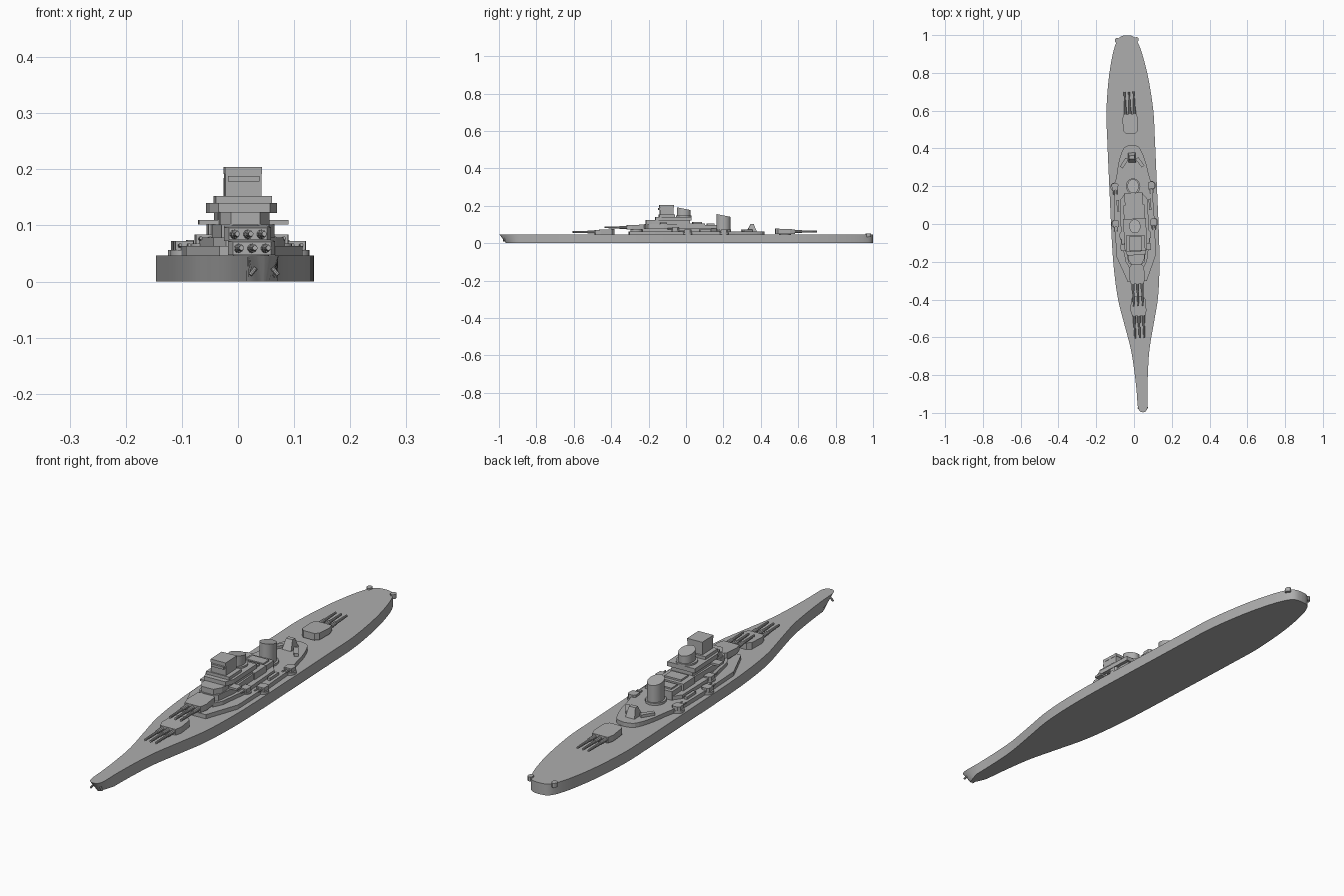
import bpy, bmesh, math
from mathutils import Matrix, Vector

if "Cube" in bpy.data.objects:
    bpy.data.objects.remove(bpy.data.objects["Cube"])

grey = bpy.data.materials.new("warship grey")
grey.use_nodes = True
grey.diffuse_color = (0.42, 0.42, 0.42, 1)
grey.node_tree.nodes["Principled BSDF"].inputs["Base Color"].default_value = (0.42, 0.42, 0.42, 1)

# The ship lies at a slight heading
HEADING = Matrix.Translation((0.004, 0, 0)) @ Matrix.Rotation(math.radians(2.5), 4, "Z")
DECK = 0.046


def finish(name, bm, smooth=False):
    bmesh.ops.recalc_face_normals(bm, faces=bm.faces)
    me = bpy.data.meshes.new(name)
    bm.transform(HEADING)
    bm.to_mesh(me)
    bm.free()
    me.materials.append(grey)
    ob = bpy.data.objects.new(name, me)
    bpy.context.collection.objects.link(ob)
    if smooth:
        bpy.context.view_layer.objects.active = ob
        bpy.ops.object.select_all(action="DESELECT")
        ob.select_set(True)
        bpy.ops.object.shade_smooth_by_angle(angle=math.radians(30))
    return ob


def prism(bm, outline, z0, z1, slope=0.0, base=None):
    """Extrude a plan outline; slope tilts the top along y."""
    mid = sum(p[1] for p in outline) / len(outline)
    low = [bm.verts.new((x, y, z0)) for x, y in (base or outline)]
    top = [bm.verts.new((x, y, z1 + slope * (y - mid))) for x, y in outline]
    bm.faces.new(low[::-1])
    bm.faces.new(top)
    for i in range(len(low)):
        j = (i + 1) % len(low)
        bm.faces.new((low[i], low[j], top[j], top[i]))


def mirrored(half):
    """Close a list of (half width, y) points over the centreline."""
    return half + [(-x, y) for x, y in reversed(half) if x > 0]


def rect(x0, x1, y0, y1):
    return [(x0, y0), (x1, y0), (x1, y1), (x0, y1)]


def oval(x, y, rx, ry, n=24):
    return [(x + rx * math.cos(a * math.tau / n), y + ry * math.sin(a * math.tau / n)) for a in range(n)]


def solid(name, outline, z0, z1, slope=0.0, smooth=False):
    bm = bmesh.new()
    prism(bm, outline, z0, z1, slope)
    return finish(name, bm, smooth)


def block(name, w, y0, y1, z0, z1, slope=0.0):
    return solid(name, rect(-w, w, y0, y1), z0, z1, slope)


def barrel(bm, start, direction, length, r0, r1):
    d = Vector(direction).normalized()
    m = Matrix.Translation(Vector(start) + d * length / 2) @ d.to_track_quat("Z", "Y").to_matrix().to_4x4()
    bmesh.ops.create_cone(bm, cap_ends=True, segments=10, radius1=r0, radius2=r1, depth=length, matrix=m)


def spline(pts, steps=5):
    out = []
    for i in range(len(pts) - 1):
        p = [Vector(pts[min(max(k, 0), len(pts) - 1)]) for k in range(i - 1, i + 3)]
        for s in range(steps):
            t = s / steps
            v = 0.5 * (2 * p[1] + (p[2] - p[0]) * t + (2 * p[0] - 5 * p[1] + 4 * p[2] - p[3]) * t * t
                       + (3 * p[1] - p[0] - 3 * p[2] + p[3]) * t ** 3)
            out.append((max(v.x, 0), v.y))
    return out + [tuple(pts[-1])]


# Hull with raked, flared bow and rounded stern
half = spline([(0, -.998), (.016, -.992), (.026, -.965), (.029, -.88), (.037, -.77), (.05, -.66),
               (.08, -.52), (.105, -.4), (.119, -.26), (.125, -.1), (.126, .2), (.126, .45),
               (.124, .6), (.105, .77), (.078, .9), (.053, .97), (.03, .995), (0, 1.0)])


def keel(p):
    k = min(1, max(0, (-.9 - p[1]) / .08))
    return (p[0] * (1 - .55 * k), p[1] + .035 * k)


bm = bmesh.new()
deck = mirrored(half)
prism(bm, deck, 0, DECK, base=[keel(p) for p in deck])
finish("hull", bm, True)

# Stern fittings
for side, tag in ((1, "left"), (-1, "right")):
    solid("stern_fitting_" + tag, oval(side * .052, .975, .011, .013, 12), .034, .052, smooth=True)
    bm = bmesh.new()
    barrel(bm, (side * .015, -.972, .024), (side * .4, -.1, -.5), .016, .004, .004)
    finish("anchor_" + tag, bm)


# Triple main turrets
def main_turret(name, y, z, facing):
    bm = bmesh.new()
    plan = mirrored([(.024, .052), (.038, .038), (.042, -.025), (.034, -.052)])
    plan = [(x, y - facing * v) for x, v in plan]
    prism(bm, plan, z, z + .026, slope=-.04 * facing)
    prism(bm, oval(0, y, .032, .032), DECK, z + .002)
    finish(name, bm)
    bm = bmesh.new()
    for x in (-.024, 0, .024):
        barrel(bm, (x, y - facing * -.045, z + .012), (0, facing, .01), .045, .0085, .0075)
        barrel(bm, (x, y - facing * -.085, z + .012), (0, facing, .01), .085, .006, .0045)
    finish(name + "_guns", bm, True)


main_turret("front_turret", -.435, DECK + .001, -1)
main_turret("raised_front_turret", -.265, .072, -1)
main_turret("rear_turret", .53, .05, 1)

# Deckhouse levels
lower = mirrored(spline([(0, .42), (.04, .405), (.068, .34), (.085, .26)], 4)
                 + [(.1, .2), (.106, .0), (.104, -.17), (.05, -.305)])
solid("deckhouse", lower, DECK, .063)
upper = mirrored([(.048, .16), (.072, .13), (.076, -.08), (.056, -.2), (.036, -.235)])
solid("upper_deckhouse", upper, .062, .078)

# Midship houses between the stacks
block("midship_house", .056, .02, .1, .078, .105)
block("midship_roof", .036, .035, .085, .105, .112)
block("rear_house", .048, .1, .165, .062, .098)
block("rear_house_roof", .036, .11, .15, .098, .104)

# Bridge
solid("bridge_base", mirrored([(.052, .02), (.056, -.12), (.042, -.205), (.02, -.22)]), .078, .102)
solid("conning_tower", mirrored([(.044, -.12), (.044, -.185), (.026, -.215)]), .1, .124)
block("bridge_wings", .08, -.14, -.105, .102, .11)
block("bridge_core", .046, -.14, .02, .1, .124)
solid("bridge_platform", mirrored([(.06, .028), (.06, -.13), (.046, -.165)]), .122, .14)
block("bridge_upper", .05, -.145, -.06, .14, .152)
block("tower", .032, -.14, -.068, .152, .192)
block("tower_roof", .033, -.142, -.066, .192, .204)
block("tower_visor", .028, -.148, -.14, .178, .188)

# Stacks with slanted tops
solid("front_stack_collar", oval(0, -.012, .04, .042), .138, .147, smooth=True)
solid("front_stack", oval(0, -.012, .03, .037), .14, .184, slope=-.2, smooth=True)
solid("rear_stack_collar", oval(0, .2, .038, .042), .062, .072, smooth=True)
solid("rear_stack", oval(0, .2, .03, .037), .062, .148, slope=-.2, smooth=True)

# Aft director and angled lockers
bm = bmesh.new()
prism(bm, rect(-.014, .014, .345, .362), .062, .102, base=rect(-.02, .02, .325, .378))
finish("aft_director", bm)
for side, tag in ((1, "left"), (-1, "right")):
    spin = Matrix.Rotation(side * .6, 3, "Z")
    plan = [tuple((spin @ Vector((x, y, 0)))[:2]) for x, y in rect(-.009, .009, -.028, .028)]
    solid("aft_locker_" + tag, [(x + side * .042, y + .325) for x, y in plan], .062, .074)


# Twin secondary turrets on round sponsons
def secondary(name, side, x, y, z):
    bm = bmesh.new()
    prism(bm, oval(side * x, y, .024, .024, 16), DECK, z)
    finish(name + "_sponson", bm, True)
    bm = bmesh.new()
    cx = side * x
    prism(bm, [(cx - .016, y - .017), (cx + .016, y - .017), (cx + .018, y + .012),
               (cx + .01, y + .02), (cx - .01, y + .02), (cx - .018, y + .012)], z, z + .016)
    for dx in (-.008, .008):
        barrel(bm, (cx + dx, y - .015, z + .008), (0, -1, .05), .026, .004, .003)
    finish(name, bm)


for side, tag in ((1, "left"), (-1, "right")):
    secondary("forward_secondary_" + tag, side, .1, .005, .056)
    secondary("aft_secondary_" + tag, side, .096, .2, .056)
    secondary("inner_secondary_" + tag, side, .066, -.06, .068)
    solid("side_locker_" + tag, rect(side * .085 - .006, side * .085 + .006, .07, .13), .062, .074)
